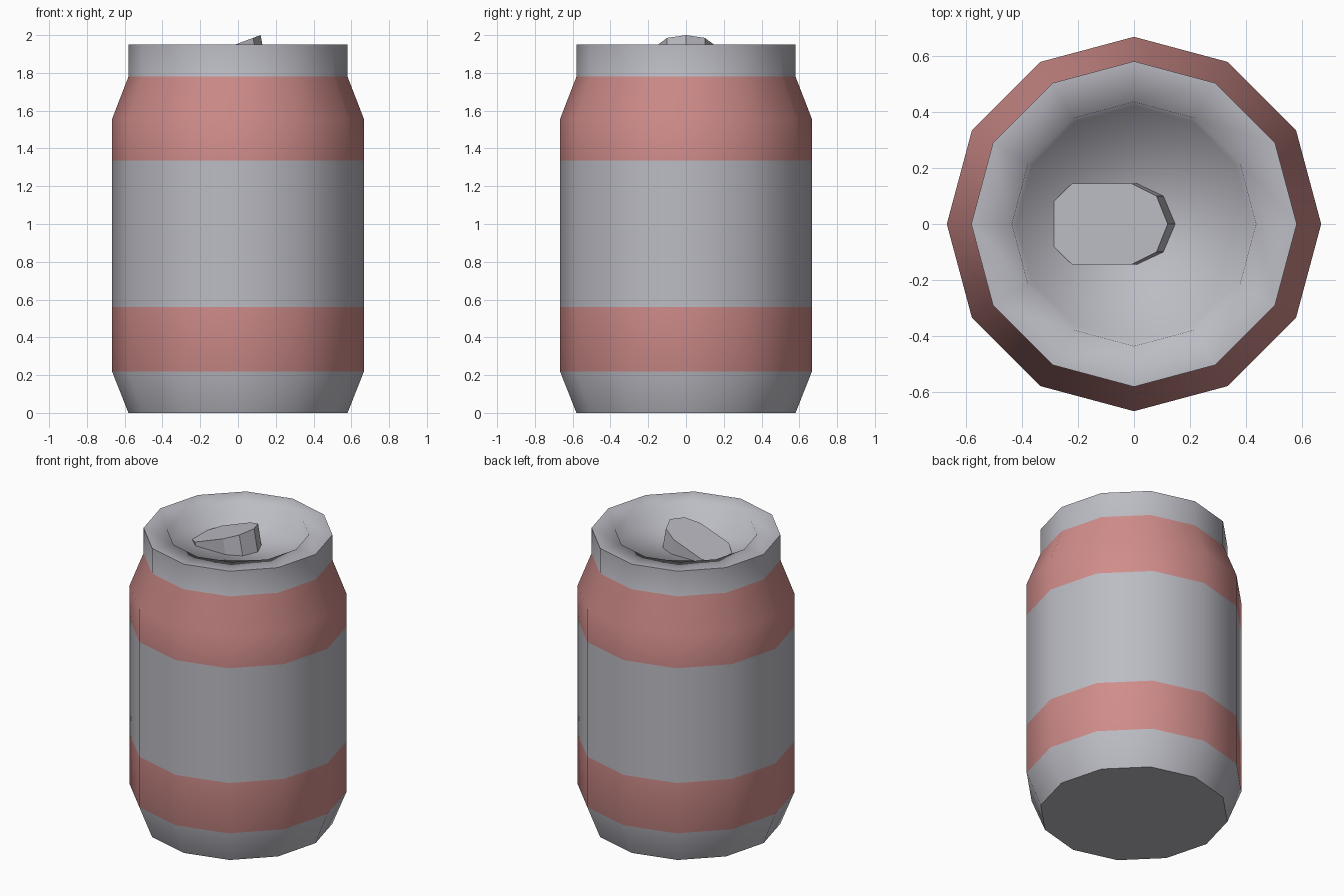
import bpy
import bmesh
from math import cos, sin, tau

cube = bpy.data.objects.get("Cube")
if cube:
    bpy.data.objects.remove(cube, do_unlink=True)

SIDES = 12


def make_material(name, rgb):
    mat = bpy.data.materials.new(name)
    mat.use_nodes = True
    mat.diffuse_color = (*rgb, 1)
    mat.node_tree.nodes["Principled BSDF"].inputs["Base Color"].default_value = (*rgb, 1)
    return mat


def finish(bm, name, materials):
    bmesh.ops.recalc_face_normals(bm, faces=bm.faces)
    mesh = bpy.data.meshes.new(name)
    bm.to_mesh(mesh)
    bm.free()
    for mat in materials:
        mesh.materials.append(mat)
    obj = bpy.data.objects.new(name, mesh)
    bpy.context.collection.objects.link(obj)
    return obj


silver = make_material("silver metal", (0.50, 0.50, 0.55))
red = make_material("faded red", (0.63, 0.265, 0.255))

# Can: radius, height, and material of the band above each ring
profile = [
    (0.58, 0.0, 0), (0.667, 0.22, 1), (0.667, 0.56, 0), (0.667, 1.335, 1),
    (0.667, 1.555, 1), (0.58, 1.78, 0), (0.58, 1.95, 0),
    (0.435, 1.945, 0), (0.42, 1.85, 0),
]
bm = bmesh.new()
rings = [[bm.verts.new((r * cos(tau * i / SIDES), r * sin(tau * i / SIDES), z))
          for i in range(SIDES)] for r, z, _ in profile]
for (_, _, slot), low, high in zip(profile, rings, rings[1:]):
    for i in range(SIDES):
        j = (i + 1) % SIDES
        face = bm.faces.new((low[i], low[j], high[j], high[i]))
        face.material_index = slot
        face.smooth = True
base = bm.faces.new(rings[0][::-1])
lid = bm.faces.new(rings[-1])
lid.smooth = True

# Crisp edges around the base and the outer rim only
for ring in (rings[0], rings[6]):
    for i in range(SIDES):
        bm.edges.get((ring[i], ring[(i + 1) % SIDES])).smooth = False
finish(bm, "can_body", [silver, red])

# Pull tab: slanted half outline, mirrored in y and dropped into the lid
half = [(0.12, 0), (0.08, 0.10), (-0.01, 0.145), (-0.22, 0.145), (-0.30, 0.067)]
outline = half + [(x, -y) for x, y in reversed(half[1:])]
bm = bmesh.new()
top = [bm.verts.new((x, y, 2.0 + (x - 0.12) * 0.37)) for x, y in outline]
bottom = [bm.verts.new((v.co.x + 0.027, v.co.y, v.co.z - 0.15)) for v in top]
bm.faces.new(top)
bm.faces.new(bottom[::-1])
for i in range(len(top)):
    j = (i + 1) % len(top)
    bm.faces.new((top[i], bottom[i], bottom[j], top[j]))
finish(bm, "pull_tab", [silver])
